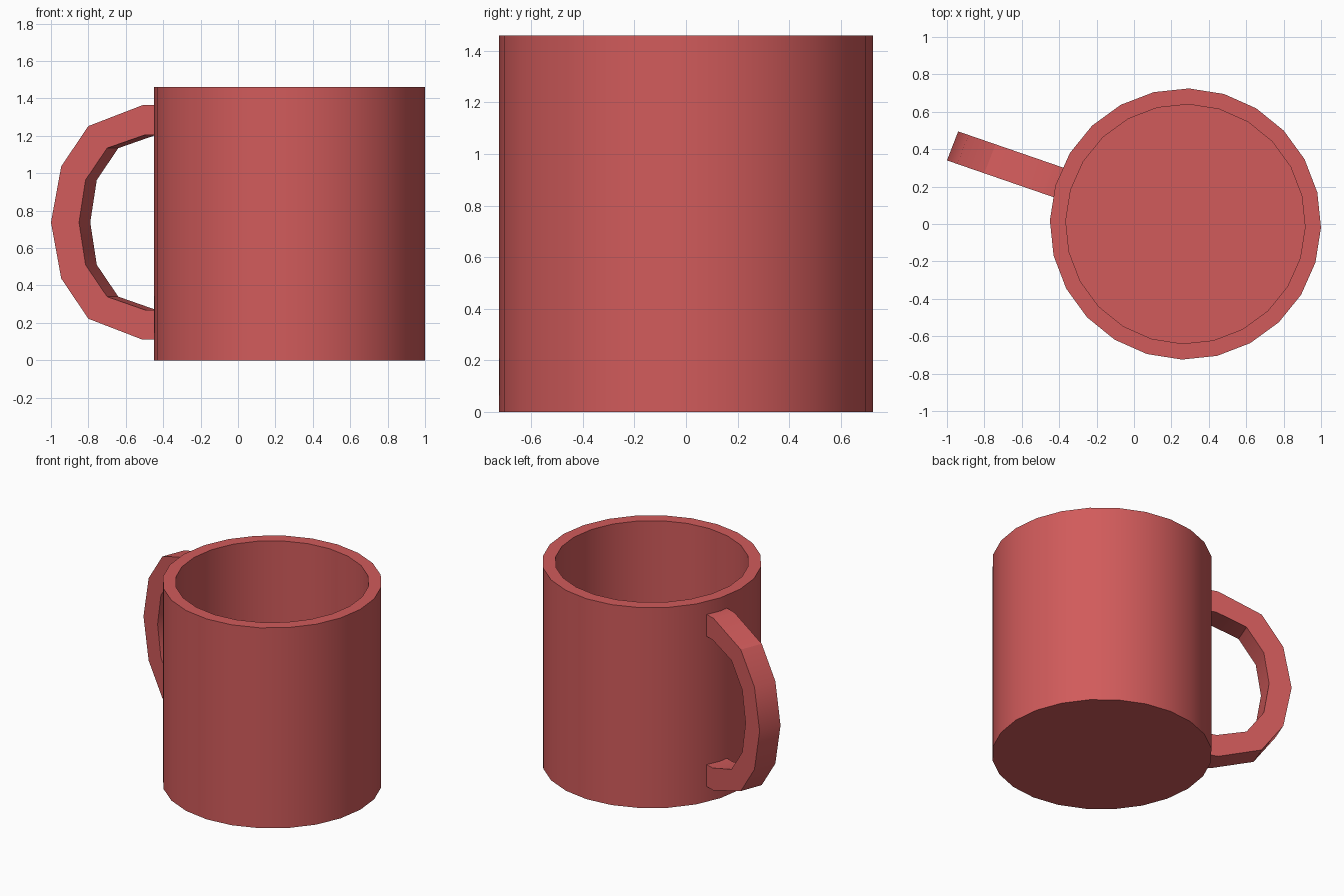
import bpy, bmesh, math
from mathutils import Vector

cube = bpy.data.objects.get("Cube")
if cube:
    bpy.data.objects.remove(cube, do_unlink=True)

# Single glaze colour
glaze = bpy.data.materials.new("red_glaze")
glaze.use_nodes = True
RED = (0.64, 0.105, 0.105, 1)
glaze.diffuse_color = RED
glaze.node_tree.nodes["Principled BSDF"].inputs["Base Color"].default_value = RED


def finish(name, bm):
    """Turn a bmesh into a smooth-shaded, sharp-edged object."""
    bmesh.ops.recalc_face_normals(bm, faces=bm.faces)
    mesh = bpy.data.meshes.new(name)
    bm.to_mesh(mesh)
    bm.free()
    mesh.materials.append(glaze)
    obj = bpy.data.objects.new(name, mesh)
    bpy.context.collection.objects.link(obj)
    bpy.ops.object.select_all(action="DESELECT")
    obj.select_set(True)
    bpy.context.view_layer.objects.active = obj
    bpy.ops.object.shade_smooth_by_angle(angle=math.radians(30))
    return obj


def bridge(bm, a, b):
    """Join two closed rings of vertices with quads."""
    for i in range(len(a)):
        j = (i + 1) % len(a)
        bm.faces.new((a[i], a[j], b[j], b[i]))


# Cup: outer wall, rim, inner wall and floor
SIDES, CENTRE, TURN = 24, 0.275, math.radians(-1.5)
bm = bmesh.new()
rings = []
for radius, z in ((0.725, 0), (0.725, 1.46), (0.64, 1.46), (0.64, 0.085)):
    angles = [TURN + math.tau * i / SIDES for i in range(SIDES)]
    rings.append([bm.verts.new((CENTRE + radius * math.cos(a),
                                radius * math.sin(a), z)) for a in angles])
for lower, upper in zip(rings, rings[1:]):
    bridge(bm, lower, upper)
bm.faces.new(rings[0])
bm.faces.new(rings[-1])
finish("cup", bm)

# Handle: lower half as (x, height) pairs of outer and inner edge, mirrored up
MID = 0.737
lower_half = [((-0.42, 0.11), (-0.42, 0.27)),
              ((-0.51, 0.11), (-0.50, 0.27)),
              ((-0.80, 0.222), (-0.70, 0.34)),
              ((-0.945, 0.437), (-0.815, 0.51)),
              ((-1.0, MID), (-0.85, MID))]
upper_half = [tuple((x, 2 * MID - z) for x, z in pair)
              for pair in reversed(lower_half[:-1])]
across = Vector((0.06, 0.155, 0))

bm = bmesh.new()
sections = []
for outer, inner in lower_half + upper_half:
    p, q = (Vector((x, 0.34 - 0.345 * (x + 1), z)) for x, z in (outer, inner))
    sections.append([bm.verts.new(c) for c in (p, q, q + across, p + across)])
for a, b in zip(sections, sections[1:]):
    bridge(bm, a, b)
bm.faces.new(sections[0])
bm.faces.new(sections[-1])
finish("handle", bm)
